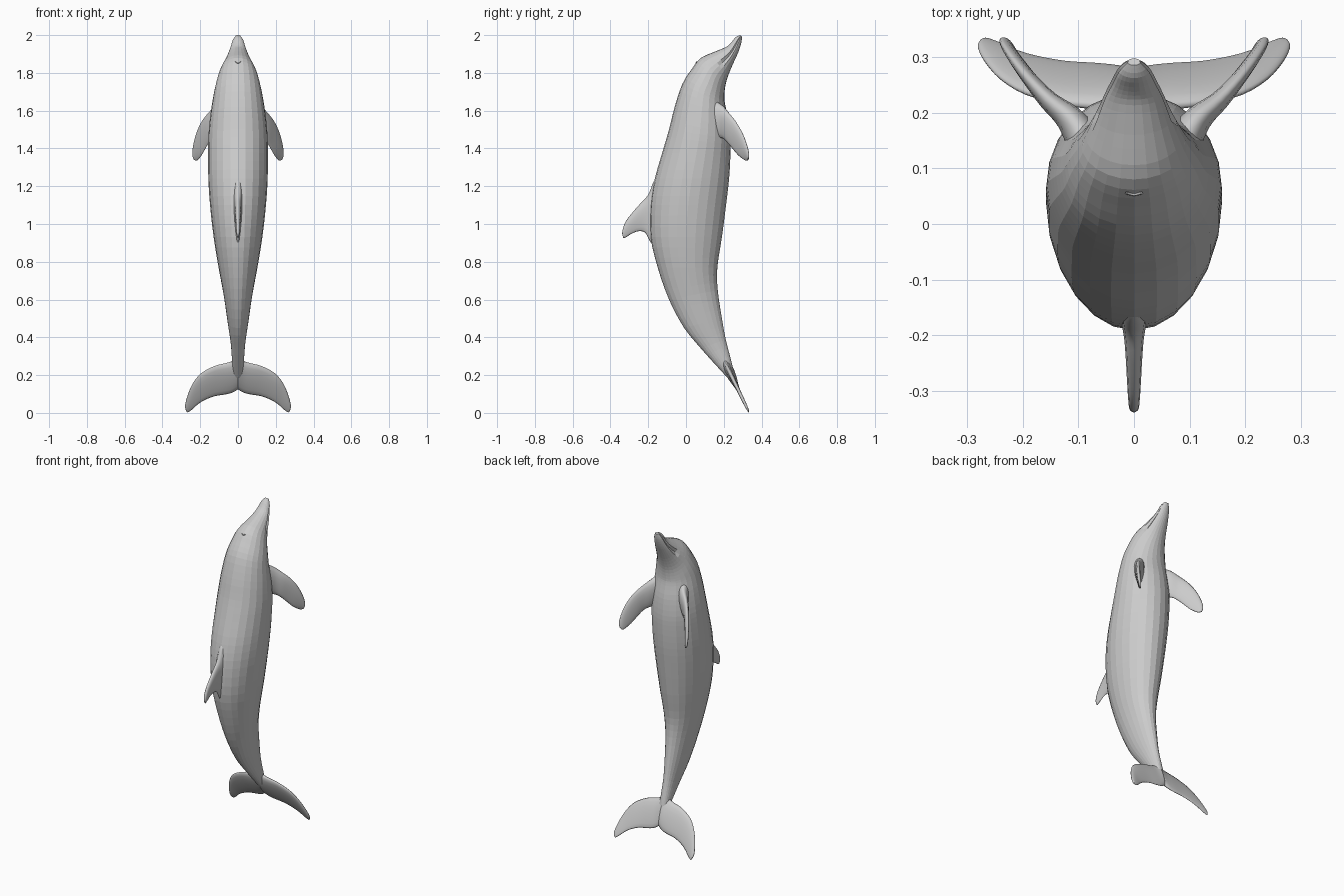
import bpy, bmesh, math
from mathutils import Vector

if "Cube" in bpy.data.objects:
    bpy.data.objects.remove(bpy.data.objects["Cube"])


def catmull(p0, p1, p2, p3, t):
    return [0.5 * (2 * b + (c - a) * t + (2 * a - 5 * b + 4 * c - d) * t * t
                   + (3 * b - a - 3 * c + d) * t ** 3)
            for a, b, c, d in zip(p0, p1, p2, p3)]


def refine(stations, steps):
    """Smoothly interpolate the stations along the length."""
    last = len(stations) - 1
    out = []
    for i in range(last):
        quad = [stations[min(max(j, 0), last)] for j in range(i - 1, i + 3)]
        out += [catmull(*quad, k / steps) for k in range(steps)]
    return out + [list(stations[-1])]


def loft(name, stations, normal, sides, steps=3, taper=0.0, groove_rings=0, smooth=False):
    """Skin through oval sections; station = edge A xyz, edge B xyz, half thickness."""
    bm = bmesh.new()
    normal = Vector(normal).normalized()
    rings = []
    for r, s in enumerate(refine(stations, steps)):
        a, b, w = Vector(s[0:3]), Vector(s[3:6]), max(s[6], 0.001)
        ring = []
        for k in range(sides):
            ang = 2 * math.pi * k / sides
            width = w * math.sin(ang) * (1 + taper * math.cos(ang))
            if r < groove_rings and k in (sides // 4, 3 * sides // 4):
                width *= 0.84                      # mouth crease
            ring.append(bm.verts.new((a + b) / 2 + (a - b) / 2 * math.cos(ang) + normal * width))
        rings.append(ring)
    for p, q in zip(rings, rings[1:]):
        for k in range(sides):
            n = (k + 1) % sides
            bm.faces.new((p[k], p[n], q[n], q[k]))
    bm.faces.new(rings[0])
    bm.faces.new(rings[-1])
    bmesh.ops.recalc_face_normals(bm, faces=bm.faces)
    for f in bm.faces:
        f.smooth = smooth
    mesh = bpy.data.meshes.new(name)
    bm.to_mesh(mesh)
    bm.free()
    obj = bpy.data.objects.new(name, mesh)
    bpy.context.collection.objects.link(obj)
    return obj


def flip_x(s):
    return (-s[0], s[1], s[2], -s[3], s[4], s[5], s[6])


# Body: back y, z / belly y, z / half width, from beak tip to tail
body = [
    (.285, 2.0, .297, 1.992, .012), (.262, 1.988, .292, 1.955, .028),
    (.237, 1.958, .275, 1.905, .04), (.213, 1.938, .25, 1.85, .053),
    (.160, 1.915, .225, 1.79, .070), (.08, 1.88, .208, 1.73, .095),
    (.03, 1.82, .203, 1.67, .115), (-.02, 1.74, .208, 1.63, .129),
    (-.06, 1.62, .225, 1.55, .145), (-.09, 1.5, .235, 1.45, .156),
    (-.125, 1.38, .235, 1.36, .158), (-.165, 1.24, .228, 1.24, .157),
    (-.188, 1.1, .212, 1.1, .148), (-.187, .93, .190, .93, .129),
    (-.15, .77, .166, .77, .103), (-.09, .60, .168, .65, .076),
    (-.01, .45, .19, .50, .054), (.08, .34, .21, .39, .038),
    (.165, .245, .236, .29, .031), (.22, .185, .255, .21, .025),
    (.262, .135, .27, .142, .01)]
loft("body", [(0, a, b, 0, c, d, w) for a, b, c, d, w in body], (1, 0, 0), 24,
     groove_rings=13)

# Dorsal fin: leading y, z / trailing y, z / half thickness
fin = [
    (-.10, 1.30, -.12, .84, .035), (-.165, 1.235, -.185, .90, .023),
    (-.20, 1.155, -.215, .953, .017), (-.24, 1.11, -.25, .962, .014),
    (-.28, 1.065, -.285, .95, .012), (-.315, 1.02, -.312, .933, .010),
    (-.333, .98, -.328, .925, .008), (-.338, .95, -.333, .928, .004)]
loft("dorsal_fin", [(0, a, b, 0, c, d, w) for a, b, c, d, w in fin], (1, 0, 0), 16,
     taper=.35, smooth=True)

# Flippers: leading xyz / trailing xyz / half thickness
flipper = [
    (.085, .14, 1.66, .085, .14, 1.46, .035), (.115, .19, 1.63, .12, .19, 1.455, .024),
    (.155, .225, 1.59, .15, .215, 1.435, .017), (.19, .262, 1.545, .172, .245, 1.40, .013),
    (.218, .297, 1.485, .192, .275, 1.365, .011), (.235, .322, 1.42, .207, .30, 1.345, .009),
    (.24, .333, 1.37, .217, .318, 1.335, .007), (.234, .33, 1.345, .226, .327, 1.337, .004)]
loft("flipper_right", flipper, (.746, -.666, 0), 16, taper=.3, smooth=True)
loft("flipper_left", [flip_x(s) for s in flipper], (-.746, -.666, 0), 16, taper=.3, smooth=True)

# Tail flukes: leading x, z / trailing x, z / half thickness, on a sloping plane
half = [
    (0, .30, 0, .125, .026), (.03, .275, .03, .107, .019), (.07, .262, .07, .097, .016),
    (.125, .248, .125, .088, .013), (.195, .21, .18, .066, .011), (.24, .155, .215, .043, .009),
    (.268, .09, .24, .02, .008), (.28, .04, .262, .004, .006), (.278, .02, .27, .004, .003)]
fluke = [(a, .335 - .48 * b, b, c, .335 - .48 * d, d, w) for a, b, c, d, w in half]
loft("fluke_right", fluke, (0, .9, .43), 16, taper=.3, smooth=True)
loft("fluke_left", [flip_x(s) for s in fluke], (0, .9, .43), 16, taper=.3, smooth=True)

# Eyes
for side, label in ((1, "right"), (-1, "left")):
    bpy.ops.mesh.primitive_uv_sphere_add(segments=12, ring_count=8, radius=.009,
                                         location=(side * .086, .142, 1.815))
    eye = bpy.context.object
    eye.name = "eye_" + label
    eye.scale = (.7, 1, .7)
    bpy.ops.object.shade_smooth()

# Blowhole: small crescent on top of the head
curve = bpy.data.curves.new("blowhole", 'CURVE')
curve.dimensions = '3D'
curve.bevel_depth = .0025
curve.bevel_resolution = 1
line = curve.splines.new('POLY')
line.points.add(6)
for i, p in enumerate(line.points):
    t = i / 3 - 1
    p.co = (.014 * t, .053 + .003 * t * t, 1.852 + .008 * t * t, 1)
bpy.context.collection.objects.link(bpy.data.objects.new("blowhole", curve))
